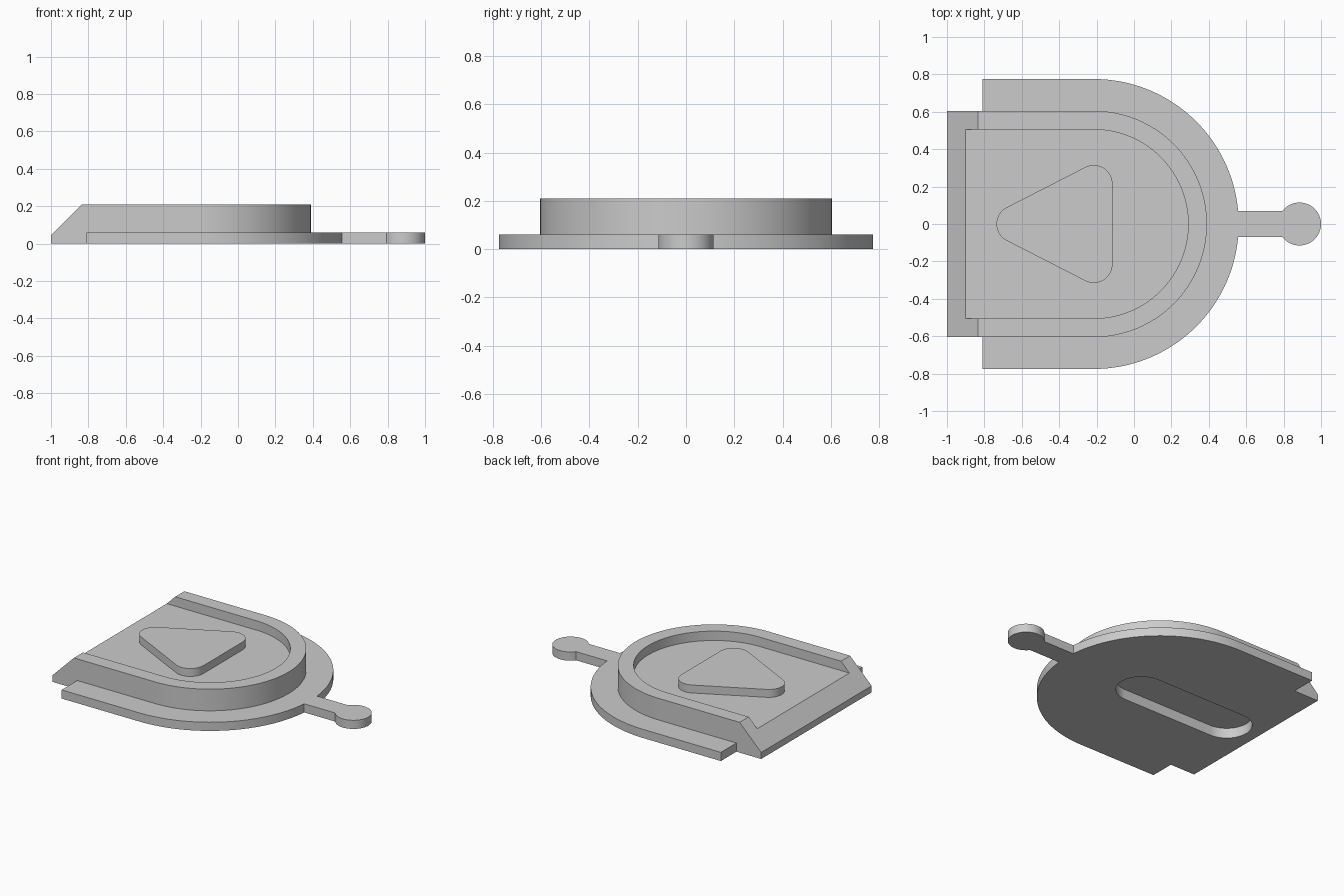
import bpy, bmesh
from math import pi, sin, cos, asin, radians

cube = bpy.data.objects.get("Cube")
if cube:
    bpy.data.objects.remove(cube, do_unlink=True)

grey = bpy.data.materials.new("light grey")
grey.use_nodes = True
colour = (0.6, 0.6, 0.6, 1)
grey.diffuse_color = colour
grey.node_tree.nodes["Principled BSDF"].inputs["Base Color"].default_value = colour

CX = -0.215                       # centre of the round end
BACK, PLATE_BACK = -1.0, -0.81    # straight ends
PLATE_R, BODY_R, RECESS_R = 0.775, 0.605, 0.505
PLATE_H, TOP, FLOOR, BOSS_TOP = 0.06, 0.21, 0.145, 0.2


def arc(x, y, r, a0, a1, n=32):
    return [(x + r * cos(a0 + (a1 - a0) * i / n), y + r * sin(a0 + (a1 - a0) * i / n))
            for i in range(n + 1)]


def prism(name, outline, low, high, axis="Z"):
    """Extrude an outline along z, or an x-z outline along y."""
    bm = bmesh.new()
    place = (lambda a, b, c: (a, b, c)) if axis == "Z" else (lambda a, b, c: (a, c, b))
    face = bm.faces.new([bm.verts.new(place(a, b, low)) for a, b in outline])
    moved = bmesh.ops.extrude_face_region(bm, geom=[face])["geom"]
    bmesh.ops.translate(bm, vec=place(0, 0, high - low),
                        verts=[v for v in moved if isinstance(v, bmesh.types.BMVert)])
    bmesh.ops.recalc_face_normals(bm, faces=bm.faces)
    mesh = bpy.data.meshes.new(name)
    bm.to_mesh(mesh)
    bm.free()
    mesh.materials.append(grey)
    ob = bpy.data.objects.new(name, mesh)
    bpy.context.collection.objects.link(ob)
    return ob


def combine(target, other, operation):
    other.hide_render = True
    mod = target.modifiers.new("shape", "BOOLEAN")
    mod.operation, mod.object, mod.solver = operation, other, "EXACT"
    bpy.context.view_layer.objects.active = target
    bpy.ops.object.modifier_apply(modifier=mod.name)
    bpy.data.objects.remove(other, do_unlink=True)


def d_shape(r, back):
    return [(back, -r)] + arc(CX, 0, r, -pi / 2, pi / 2, 64) + [(back, r)]


# Base plate outline with the stepped end, arm and round knob
ARM, KNOB_X, KNOB_R = 0.07, 0.885, 0.115
join, neck = asin(ARM / PLATE_R), asin(ARM / KNOB_R)
outline = [(BACK, -BODY_R), (PLATE_BACK, -BODY_R), (PLATE_BACK, -PLATE_R)]
outline += arc(CX, 0, PLATE_R, -pi / 2, -join)
outline += arc(KNOB_X, 0, KNOB_R, neck - pi, pi - neck, 40)
outline += arc(CX, 0, PLATE_R, join, pi / 2)
outline += [(PLATE_BACK, PLATE_R), (PLATE_BACK, BODY_R), (BACK, BODY_R)]
cover = prism("cover_body", outline, 0, PLATE_H)

# Raised body, open recess and sloping end
combine(cover, prism("raised_body", d_shape(BODY_R, BACK), 0.03, TOP), "UNION")
combine(cover, prism("recess_cutter", d_shape(RECESS_R, BACK - 0.1), FLOOR, TOP + 0.1), "DIFFERENCE")
slope = [(BACK - 0.1, -0.055), (BACK + 0.265, 0.31), (BACK - 0.1, 0.31)]
combine(cover, prism("slope_cutter", slope, -1, 1, "Y"), "DIFFERENCE")

# Long round-ended pocket underneath
slot = arc(-0.06, 0, 0.16, -pi / 2, pi / 2) + arc(-0.76, 0, 0.16, pi / 2, 1.5 * pi)
combine(cover, prism("pocket_cutter", slot, -0.1, 0.07), "DIFFERENCE")

# Rounded triangular boss on the recess floor
turn = pi / 2 + asin(0.215 / 0.47)
BR = 0.1
boss = arc(CX, 0.215, BR, 0, turn, 16)
boss += arc(-0.635, 0, BR, turn, 2 * pi - turn, 16)
boss += arc(CX, -0.215, BR, -turn, 0, 16)
boss_ob = prism("triangular_boss", boss, FLOOR - 0.01, BOSS_TOP)

for ob in (cover, boss_ob):
    bpy.ops.object.select_all(action="DESELECT")
    ob.select_set(True)
    bpy.context.view_layer.objects.active = ob
    bpy.ops.object.shade_smooth_by_angle(angle=radians(30))
